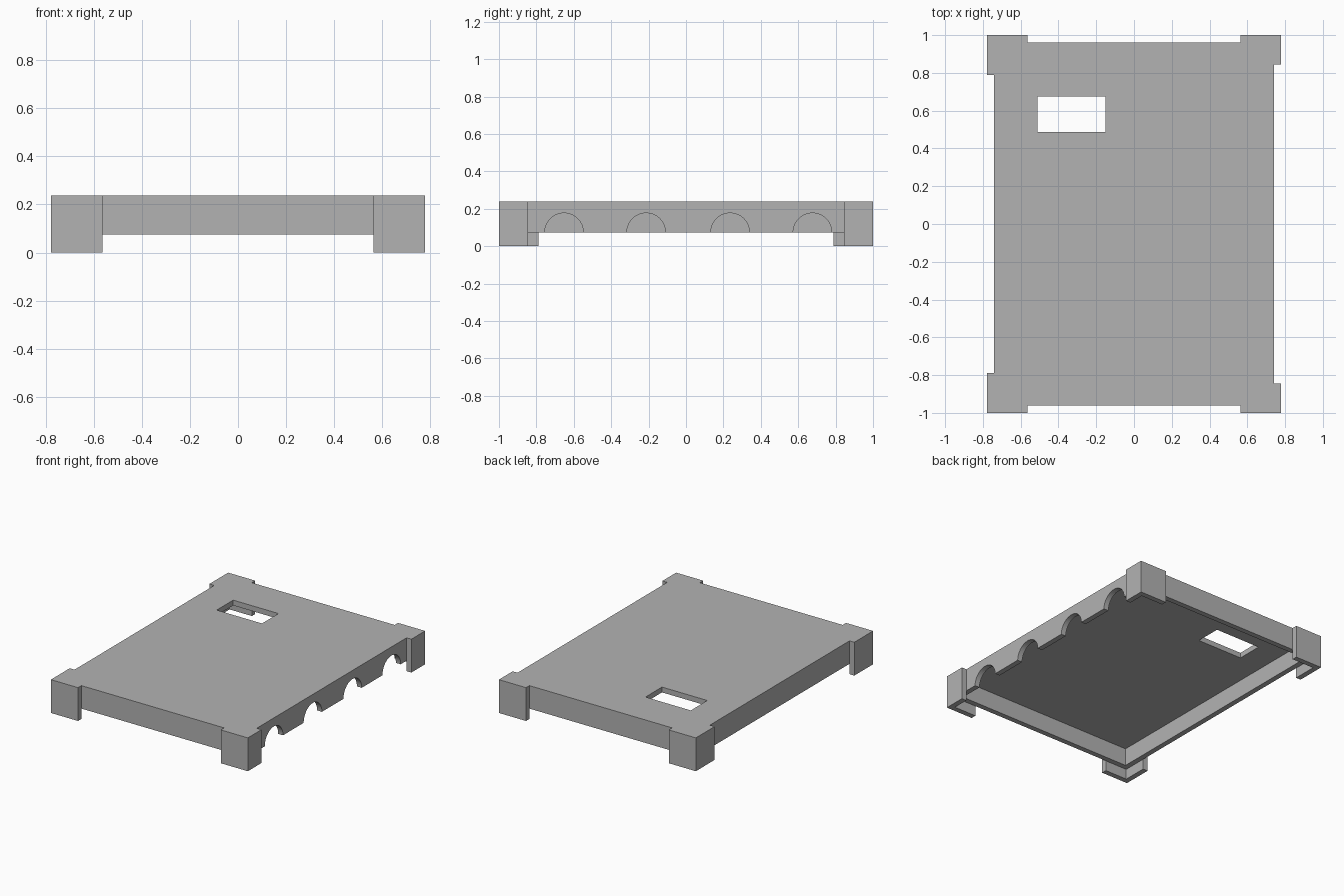
import bpy
import bmesh
from mathutils import Matrix, Vector

if "Cube" in bpy.data.objects:
    bpy.data.objects.remove(bpy.data.objects["Cube"], do_unlink=True)

# Main dimensions
HALF_X, HALF_Y = 0.778, 1.0     # outer reach of the corner guards
WALL = 0.038                    # thickness of every wall
RIM, TOP = 0.074, 0.238         # bottom of the skirt, top of the cover
BODY_X, BODY_Y = HALF_X - WALL, HALF_Y - WALL

grey = bpy.data.materials.new("plain_grey")
grey.use_nodes = True
colour = (0.45, 0.45, 0.45, 1)
grey.diffuse_color = colour
grey.node_tree.nodes["Principled BSDF"].inputs["Base Color"].default_value = colour


def make_object(name, bm):
    bmesh.ops.recalc_face_normals(bm, faces=bm.faces)
    mesh = bpy.data.meshes.new(name)
    bm.to_mesh(mesh)
    bm.free()
    mesh.materials.append(grey)
    obj = bpy.data.objects.new(name, mesh)
    bpy.context.collection.objects.link(obj)
    return obj


def prism(name, outline, low, high):
    """Extrude a flat outline upward."""
    bm = bmesh.new()
    face = bm.faces.new([bm.verts.new((x, y, low)) for x, y in outline])
    raised = bmesh.ops.extrude_face_region(bm, geom=[face])["geom"]
    verts = [v for v in raised if isinstance(v, bmesh.types.BMVert)]
    bmesh.ops.translate(bm, verts=verts, vec=Vector((0, 0, high - low)))
    return make_object(name, bm)


def block(name, x0, x1, y0, y1, low, high):
    return prism(name, [(x0, y0), (x1, y0), (x1, y1), (x0, y1)], low, high)


def combine(target, tool, operation):
    """Apply a boolean and discard the tool."""
    tool.hide_render = True
    mod = target.modifiers.new(operation.lower(), "BOOLEAN")
    mod.operation, mod.object, mod.solver = operation, tool, "EXACT"
    bpy.context.view_layer.objects.active = target
    bpy.ops.object.modifier_apply(modifier=mod.name)
    bpy.data.objects.remove(tool, do_unlink=True)


# Shallow cover, open underneath
cover = block("cover", -BODY_X, BODY_X, -BODY_Y, BODY_Y, RIM, TOP)
inner_x, inner_y = BODY_X - WALL, BODY_Y - WALL
combine(cover, block("hollow_cutter", -inner_x, inner_x, -inner_y, inner_y,
                     0, TOP - WALL), "DIFFERENCE")

# Rectangular opening in the top
combine(cover, block("window_cutter", -0.51, -0.152, 0.488, 0.674, 0.1, 0.4),
        "DIFFERENCE")

# Four half-round notches in the left wall
for y in (-0.652, -0.213, 0.236, 0.676):
    bm = bmesh.new()
    place = Matrix.Translation((BODY_X, y, RIM)) @ Matrix.Rotation(1.5707963, 4, "Y")
    bmesh.ops.create_cone(bm, cap_ends=True, segments=64, radius1=0.103,
                          radius2=0.103, depth=0.2, matrix=place)
    combine(cover, make_object("notch_cutter", bm), "DIFFERENCE")

# L-shaped guards wrapped around the corners, shorter on the notched side
for sx, arm_y in ((-1, 0.788), (1, 0.845)):
    for sy in (-1, 1):
        outline = [(HALF_X, HALF_Y), (0.564, HALF_Y), (0.564, BODY_Y),
                   (BODY_X, BODY_Y), (BODY_X, arm_y), (HALF_X, arm_y)]
        guard = prism("corner_guard", [(sx * x, sy * y) for x, y in outline], 0, TOP)
        combine(cover, guard, "UNION")
